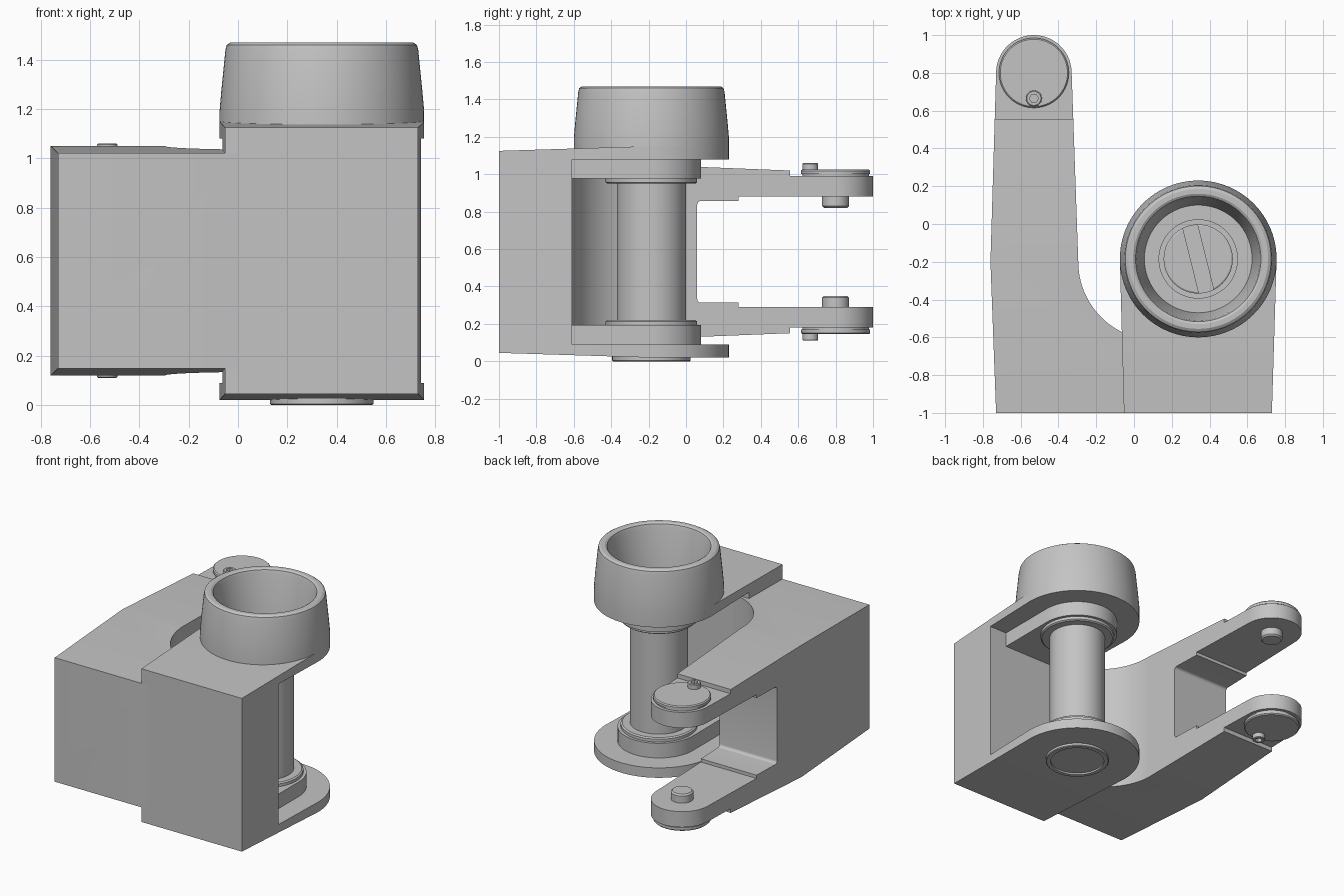
import bpy
import bmesh
import math
from mathutils import Matrix, Vector

old = bpy.data.objects.get("Cube")
if old:
    bpy.data.objects.remove(old, do_unlink=True)

grey = bpy.data.materials.new("plain grey")
grey.use_nodes = True
grey.diffuse_color = (0.55, 0.55, 0.55, 1)
grey.node_tree.nodes["Principled BSDF"].inputs["Base Color"].default_value = grey.diffuse_color

MID = 0.585            # height of the mirror plane of the arms
POST = (0.34, -0.185)  # axis of the post
TIP = (-0.53, 0.8)     # axis of the arm tips


def finish(name, bm):
    bmesh.ops.recalc_face_normals(bm, faces=bm.faces)
    mesh = bpy.data.meshes.new(name)
    bm.to_mesh(mesh)
    bm.free()
    obj = bpy.data.objects.new(name, mesh)
    bpy.context.collection.objects.link(obj)
    mesh.materials.append(grey)
    return obj


def prism(name, points, lo, hi, axis="z"):
    """Extrude a plan outline along z, or a (y, z) outline along x."""
    bm = bmesh.new()
    place = (lambda a, b: (a, b, lo)) if axis == "z" else (lambda a, b: (lo, a, b))
    face = bm.faces.new([bm.verts.new(place(a, b)) for a, b in points])
    step = (0, 0, hi - lo) if axis == "z" else (hi - lo, 0, 0)
    out = bmesh.ops.extrude_face_region(bm, geom=[face])
    bmesh.ops.translate(bm, vec=step, verts=[v for v in out["geom"] if isinstance(v, bmesh.types.BMVert)])
    return finish(name, bm)


def lathe(name, centre, profile, steps=72):
    """Spin an (r, z) profile about a vertical axis."""
    bm = bmesh.new()
    verts = [bm.verts.new((r, 0, z)) for r, z in profile]
    edges = [bm.edges.new(pair) for pair in zip(verts, verts[1:])]
    bmesh.ops.spin(bm, geom=verts + edges, axis=(0, 0, 1), cent=(0, 0, 0),
                   angle=math.tau, steps=steps, use_duplicate=False)
    bmesh.ops.remove_doubles(bm, verts=bm.verts, dist=0.0001)
    bmesh.ops.translate(bm, vec=(*centre, 0), verts=bm.verts)
    return finish(name, bm)


def arc(centre, radius, start, end, steps=32):
    angles = [math.radians(start + (end - start) * i / steps) for i in range(steps + 1)]
    return [(centre[0] + radius * math.cos(a), centre[1] + radius * math.sin(a)) for a in angles]


def boolean(obj, tool, operation):
    mod = obj.modifiers.new("cut", "BOOLEAN")
    mod.operation, mod.solver, mod.object = operation, "EXACT", tool
    bpy.context.view_layer.update()
    result = bpy.data.meshes.new_from_object(obj.evaluated_get(bpy.context.evaluated_depsgraph_get()))
    obj.modifiers.clear()
    obj.data = result
    bpy.data.objects.remove(tool, do_unlink=True)


def mirror_copy(obj, name):
    """Copy a part to the other side of the arm mid plane."""
    bm = bmesh.new()
    bm.from_mesh(obj.data)
    for v in bm.verts:
        v.co.z = 2 * MID - v.co.z
    return finish(name, bm)


def flip(points):
    return [(y, 2 * MID - z) for y, z in reversed(points)]


# Forked arm block: plan outline trimmed by its side profile
arm_plan = ([(-0.73, -1), (0, -1), (0.3, -0.95), (0.3, -0.61)]
            + arc((0.12, -0.2), 0.415, 270, 180)
            + arc(TIP, 0.2, 0, 180) + [(-0.76, -0.2)])
arm_top = ([(-1, 1.022), (-0.2, 1.05), (0.555, 1.02), (0.555, 0.99), (1.1, 0.99),
            (1.1, 0.88), (0.28, 0.88), (0.28, 0.857)]
           + arc((0.08, 0.837), 0.02, 90, 180, 6))
arm = prism("forked_arm_block", arm_plan, -0.2, 1.4)
boolean(arm, prism("arm_profile", arm_top + flip(arm_top), -1, 1, "x"), "INTERSECT")

# Post block with an upper and a lower round-ended plate
post_plan = [(-0.053, -1), (0.73, -1)] + arc(POST, 0.415, 0, 180, 48)
post_side = [(-1, 0.045), (-0.2, 0.02), (0.4, 0.02), (0.4, 0.09), (-0.61, 0.09),
             (-0.61, 1.08), (0.4, 1.08), (0.4, 1.15), (-0.2, 1.15), (-1, 1.125)]
post_block = prism("post_block", post_plan, -0.2, 1.4)
boolean(post_block, prism("post_profile", post_side, -1, 1, "x"), "INTERSECT")

# Round-ended pads and collars holding the post
pad_plan = [(POST[0] - 0.265, -0.62), (POST[0] + 0.265, -0.62)] + arc(POST, 0.265, 0, 180)
pad = prism("upper_pad", pad_plan, 0.977, 1.085)
mirror_copy(pad, "lower_pad")
collar = lathe("upper_collar", POST, [(0, 0.98), (0.245, 0.98), (0.245, 0.957), (0.235, 0.95), (0, 0.95)])
mirror_copy(collar, "lower_collar")
lathe("post", POST, [(0, 0.2), (0.185, 0.2), (0.185, 0.97), (0, 0.97)])
lathe("post_foot", POST, [(0, 0.012), (0.178, 0.012), (0.178, 0), (0.205, 0),
                          (0.21, 0.005), (0.21, 0.04), (0, 0.04)])

# Hollow tapered cup on top
lathe("cup", POST, [(0, 1.08), (0.415, 1.08), (0.415, 1.19), (0.408, 1.27), (0.391, 1.44),
                    (0.386, 1.46), (0.37, 1.47), (0.345, 1.47), (0.332, 1.462),
                    (0.325, 1.44), (0.285, 1.16), (0, 1.16)], 96)

# Slotted screw head inside the cup
lathe("screw_ring", POST, [(0, 1.15), (0.21, 1.15), (0.21, 1.17), (0.187, 1.17), (0.187, 1.165), (0, 1.165)])
head = lathe("slotted_head", POST, [(0, 1.155), (0.183, 1.155), (0.183, 1.195), (0.175, 1.2), (0, 1.2)])
slot = prism("slot_cutter", [(-0.04, -0.3), (0.04, -0.3), (0.04, 0.3), (-0.04, 0.3)], 1.175, 1.3)
slot.data.transform(Matrix.Translation(Vector((*POST, 0))) @ Matrix.Rotation(math.radians(14), 4, "Z"))
boolean(head, slot, "DIFFERENCE")

# Tip caps, socket bolts and inner pins on both arms
cap = lathe("upper_tip_cap", TIP, [(0, 0.98), (0.178, 0.98), (0.178, 1.0), (0.185, 1.0),
                                   (0.185, 1.018), (0.178, 1.025), (0, 1.025)])
pin = lathe("upper_inner_pin", TIP, [(0, 0.89), (0.072, 0.89), (0.072, 0.83), (0.062, 0.82), (0, 0.82)], 48)
bolt = lathe("upper_bolt", (TIP[0], 0.665), [(0, 1.01), (0.042, 1.01), (0.042, 1.056), (0.037, 1.06), (0, 1.06)], 32)
socket = prism("socket_cutter", arc((TIP[0], 0.665), 0.024, 0, 300, 5), 1.035, 1.1)
boolean(bolt, socket, "DIFFERENCE")
for part, name in ((cap, "lower_tip_cap"), (pin, "lower_inner_pin"), (bolt, "lower_bolt")):
    mirror_copy(part, name)

# Smooth the round faces and keep the edges sharp
for obj in bpy.context.collection.objects:
    if obj.type == "MESH" and obj.data.materials and obj.data.materials[0] == grey:
        obj.select_set(True)
        bpy.context.view_layer.objects.active = obj
    else:
        obj.select_set(False)
bpy.ops.object.shade_smooth_by_angle(angle=math.radians(30))
